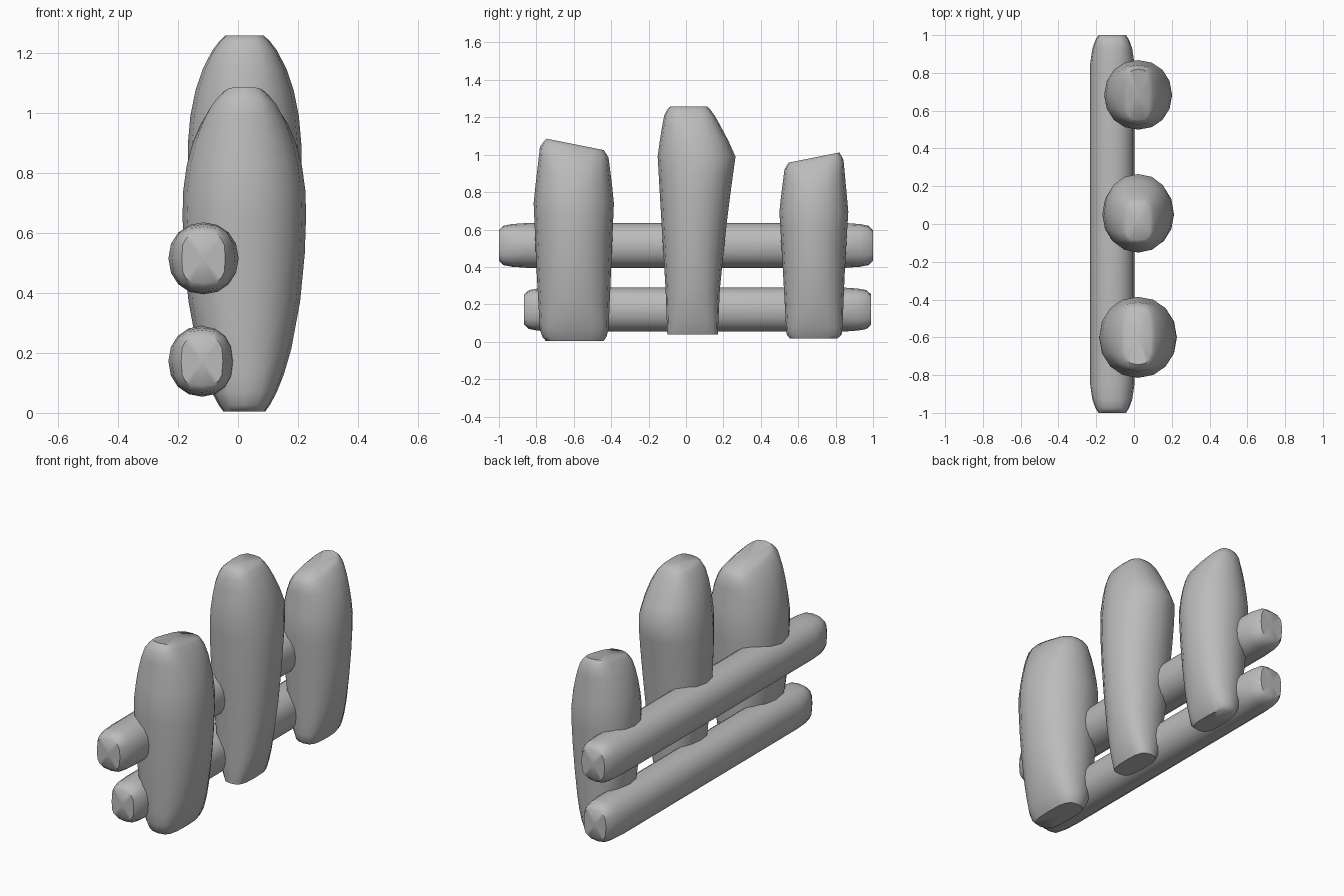
import bpy, bmesh, math
from mathutils import Vector

cube = bpy.data.objects.get("Cube")
if cube:
    bpy.data.objects.remove(cube, do_unlink=True)

grey = bpy.data.materials.new("plain grey")
grey.use_nodes = True
colour = (0.5, 0.5, 0.5, 1)
grey.diffuse_color = colour
grey.node_tree.nodes["Principled BSDF"].inputs["Base Color"].default_value = colour

SIDES = 16


def lerp_keys(keys, t):
    """Interpolate rows (t, a, b) at t."""
    for k0, k1 in zip(keys, keys[1:]):
        if t <= k1[0]:
            f = max(0, (t - k0[0]) / (k1[0] - k0[0]))
            return [a + (b - a) * f for a, b in zip(k0[1:], k1[1:])]
    return keys[-1][1:]


def loop(hu, hv, power):
    """Closed section, from an ellipse (power 2) towards a rounded box."""
    pts = []
    for i in range(SIDES):
        a = math.tau * i / SIDES
        c, s = math.cos(a), math.sin(a)
        pts.append((hu * math.copysign(abs(c) ** (2 / power), c),
                    hv * math.copysign(abs(s) ** (2 / power), s)))
    return pts


def loft(name, rings):
    """Skin a list of point rings and close both ends with a fan."""
    bm = bmesh.new()
    rows = [[bm.verts.new(p) for p in ring] for ring in rings]
    for r0, r1 in zip(rows, rows[1:]):
        for i in range(SIDES):
            j = (i + 1) % SIDES
            bm.faces.new((r0[i], r0[j], r1[j], r1[i]))
    for row in (rows[0], rows[-1]):
        mid = bm.verts.new(sum((v.co for v in row), Vector()) / SIDES)
        for i in range(SIDES):
            bm.faces.new((row[i], row[(i + 1) % SIDES], mid))
    bmesh.ops.recalc_face_normals(bm, faces=bm.faces)
    mesh = bpy.data.meshes.new(name)
    bm.to_mesh(mesh)
    bm.free()
    mesh.materials.append(grey)
    obj = bpy.data.objects.new(name, mesh)
    bpy.context.collection.objects.link(obj)
    bpy.ops.object.select_all(action='DESELECT')
    obj.select_set(True)
    bpy.context.view_layer.objects.active = obj
    bpy.ops.object.shade_smooth_by_angle(angle=math.radians(50))


def picket(name, keys, widest, depth, centre_x, slant):
    """Bulging upright; keys are (z, y low, y high), slant tilts the top."""
    bottom, top = keys[0][0], keys[-1][0]
    steps = [0, .02, .06, .12, .2, .35, .5, .62, .7, .78, .85, .91, .96, .985, 1]
    rings = []
    for f in steps:
        z = bottom + (top - bottom) * f
        y0, y1 = lerp_keys(keys, z)
        reach = ((top if z > widest else bottom) - widest) / .94
        r = abs((z - widest) / reach)
        hx = depth * math.sqrt(1 - r * r)
        tilt = slant * max(0, (z - widest) / (top - widest)) ** 2
        yc = (y0 + y1) / 2
        rings.append([(centre_x + u, yc + v, z + tilt * v)
                      for u, v in loop(hx, (y1 - y0) / 2, 2.1 + 1.4 * r ** 4)])
    loft(name, rings)


def rail(name, y0, y1, x, z, hx, hz):
    """Round bar along y with softly squared ends."""
    taper = [(0, .62, .68), (.025, .76, .88), (.07, .90, .95), (.15, 1, 1)]
    rows = [(y0 + d, a, b) for d, a, b in taper]
    rows += [(y1 - d, a, b) for d, a, b in reversed(taper)]
    rings = []
    for y, a, b in rows:
        rings.append([(x + u, y, z + v)
                      for u, v in loop(hx * a, hz * b, 2.1 + 3 * (1 - a))])
    loft(name, rings)


# Three uprights
picket("front_picket",
       [(.005, -.75, -.44), (.04, -.78, -.415), (.4, -.80, -.40),
        (.75, -.815, -.385), (1.02, -.78, -.415), (1.055, -.745, -.44)],
       .68, .206, .021, -.2)
picket("middle_picket",
       [(.04, -.10, .17), (.3, -.11, .182), (.7, -.135, .225),
        (1.0, -.152, .266), (1.2, -.12, .16), (1.235, -.105, .135),
        (1.257, -.085, .115)],
       .86, .19, .022, 0)
picket("back_picket",
       [(.018, .555, .81), (.04, .537, .835), (.4, .517, .85),
        (.7, .499, .868), (.95, .527, .842), (.985, .55, .82)],
       .66, .18, .022, .2)

# Two rails behind the uprights
rail("lower_rail", -.865, .99, -.12, .172, .112, .118)
rail("upper_rail", -1.0, 1.0, -.115, .515, .117, .12)
